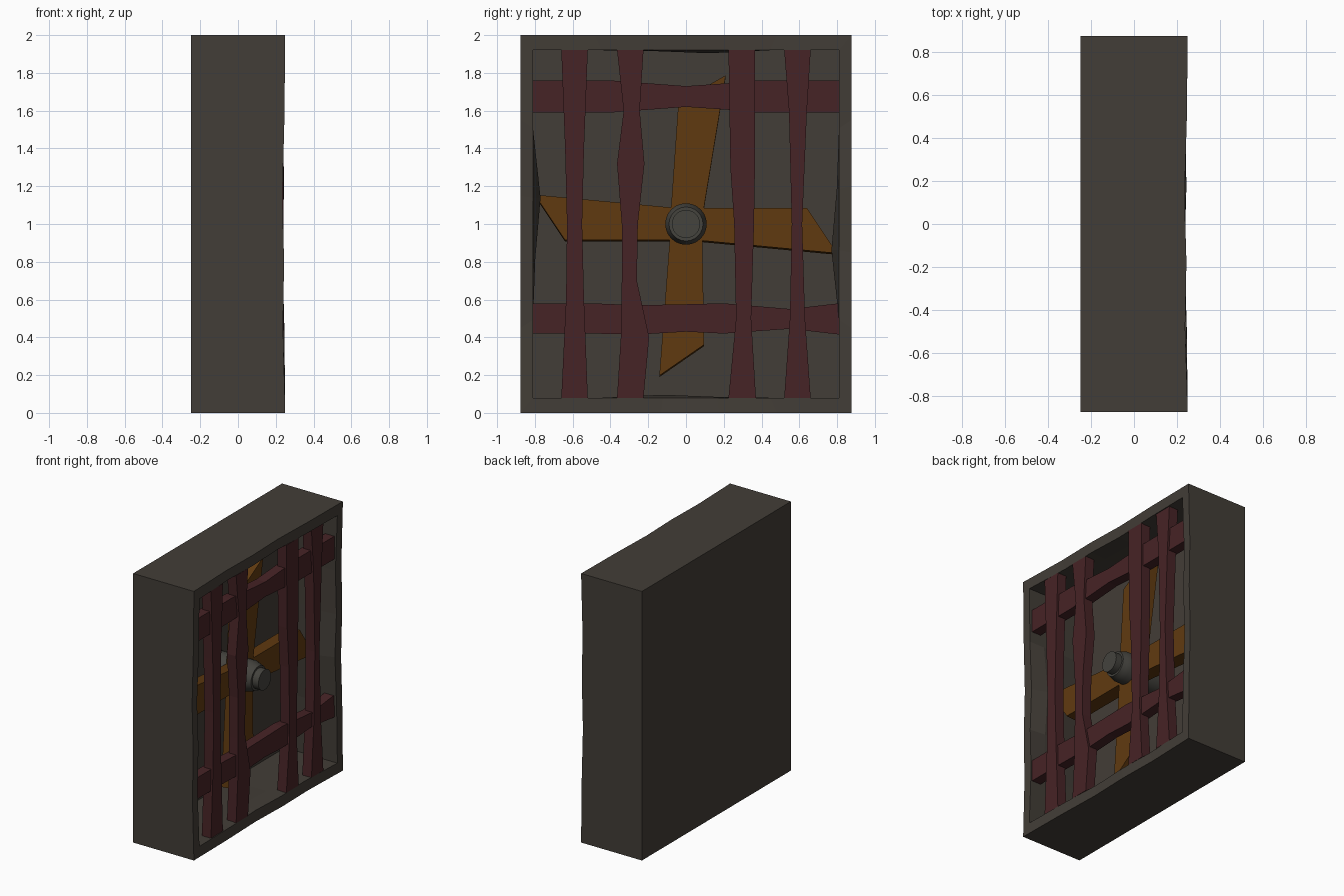
import bpy, bmesh, math

if "Cube" in bpy.data.objects:
    bpy.data.objects.remove(bpy.data.objects["Cube"])


def material(name, rgb):
    m = bpy.data.materials.new(name)
    m.diffuse_color = (*rgb, 1)
    m.use_nodes = True
    m.node_tree.nodes["Principled BSDF"].inputs["Base Color"].default_value = m.diffuse_color
    return m


STONE = material("dark stone grey", (0.055, 0.047, 0.038))
RUST = material("rusty red", (0.062, 0.017, 0.019))
ORANGE = material("dull orange", (0.118, 0.042, 0.005))
METAL = material("hub grey", (0.058, 0.056, 0.048))


def finish(name, bm, mat):
    bmesh.ops.recalc_face_normals(bm, faces=bm.faces)
    me = bpy.data.meshes.new(name)
    bm.to_mesh(me)
    bm.free()
    me.materials.append(mat)
    ob = bpy.data.objects.new(name, me)
    bpy.context.collection.objects.link(ob)
    return ob


def loft(name, rings, mat, caps=True):
    """Skin a list of equal closed rings, capping both ends."""
    bm = bmesh.new()
    vs = [[bm.verts.new(p) for p in r] for r in rings]
    n = len(vs[0])
    for a, b in zip(vs, vs[1:]):
        for i in range(n):
            bm.faces.new((a[i], a[(i + 1) % n], b[(i + 1) % n], b[i]))
    if caps:
        bm.faces.new(vs[0])
        bm.faces.new(vs[-1])
    return finish(name, bm, mat)


# Housing: open box with a slightly dented rim
T = [-1, -0.55, -0.15, 0.2, 0.55]


def loop(x, hy, hz, dent_x=0.0, dent_in=0.0):
    pts = []
    for side in range(4):
        for k, t in enumerate(T):
            dx = -dent_x * (0, 0.3, 1, 0.4, 0.8)[k]
            d = dent_in * (0, 0, 1, 0.3, 0)[k] * (0.4, 1, 0.4, 1)[side]
            y, z = [(t * hy, -hz + d), (hy - d, t * hz),
                    (-t * hy, hz - d), (-hy + d, -t * hz)][side]
            pts.append((x + dx, y, 1 + z))
    return pts


loft("housing", [loop(-0.25, 0.875, 1.0), loop(0.25, 0.875, 1.0, 0.015),
                 loop(0.25, 0.81, 0.92, 0.02), loop(0.12, 0.81, 0.92, 0, 0.04),
                 loop(-0.18, 0.81, 0.92)], STONE)


# Grille bars: (position along, low edge, high edge)
def bar(name, sections, x0, x1, vertical):
    rings = []
    for s, lo, hi in sections:
        ring = [(x0, lo), (x1, lo), (x1, hi), (x0, hi)]
        rings.append([(x, w, s) if vertical else (x, s, w) for x, w in ring])
    loft(name, rings, RUST)


uprights = [
    [(.08, -.66, -.52), (.6, -.635, -.54), (1, -.63, -.55), (1.4, -.64, -.54), (1.92, -.66, -.52)],
    [(.08, -.365, -.225), (.4, -.345, -.195), (.7, -.34, -.26), (1, -.34, -.255),
     (1.32, -.365, -.22), (1.6, -.33, -.245), (1.92, -.365, -.225)],
    [(.08, .225, .37), (.5, .265, .345), (1, .255, .36), (1.3, .235, .365), (1.92, .225, .365)],
    [(.08, .52, .66), (.5, .55, .63), (1, .56, .615), (1.6, .545, .64), (1.92, .52, .66)],
]
for i, s in enumerate(uprights):
    bar(f"upright_bar_{i + 1}", s, 0.165, 0.24, True)
crossbars = [
    [(-.81, .42, .58), (-.5, .42, .58), (-.25, .415, .57), (0, .43, .575), (.2, .42, .58),
     (.55, .445, .55), (.81, .415, .58)],
    [(-.81, 1.59, 1.76), (-.4, 1.59, 1.76), (0, 1.62, 1.73), (.22, 1.605, 1.745),
     (.36, 1.59, 1.76), (.81, 1.59, 1.76)],
]
for i, s in enumerate(crossbars):
    bar(f"cross_bar_{i + 1}", s, 0.15, 0.225, False)

# Fan blades: slanted-tip plates around the hub
outline = [(0, -.08), (.8, -.155), (.64, .085), (0, .085)]
for i, deg in enumerate((0, 86, 180, 271)):
    c, s = math.cos(math.radians(deg)), math.sin(math.radians(deg))
    rings = [[(x, c * y - s * z, 1 + s * y + c * z + drop) for y, z in outline]
             for x, drop in ((-0.04, -0.008), (0.06, 0))]
    loft(f"fan_blade_{i + 1}", rings, ORANGE)

# Hub with stepped cap
N = 24
profile = [(-.18, .11), (.11, .11), (.14, .1), (.17, .09), (.17, .075), (.22, .075)]
hub = loft("fan_hub", [[(x, r * math.cos(2 * math.pi * k / N), 1 + r * math.sin(2 * math.pi * k / N))
                        for k in range(N)] for x, r in profile], METAL)
bpy.context.view_layer.objects.active = hub
hub.select_set(True)
bpy.ops.object.shade_smooth_by_angle(angle=math.radians(25))
